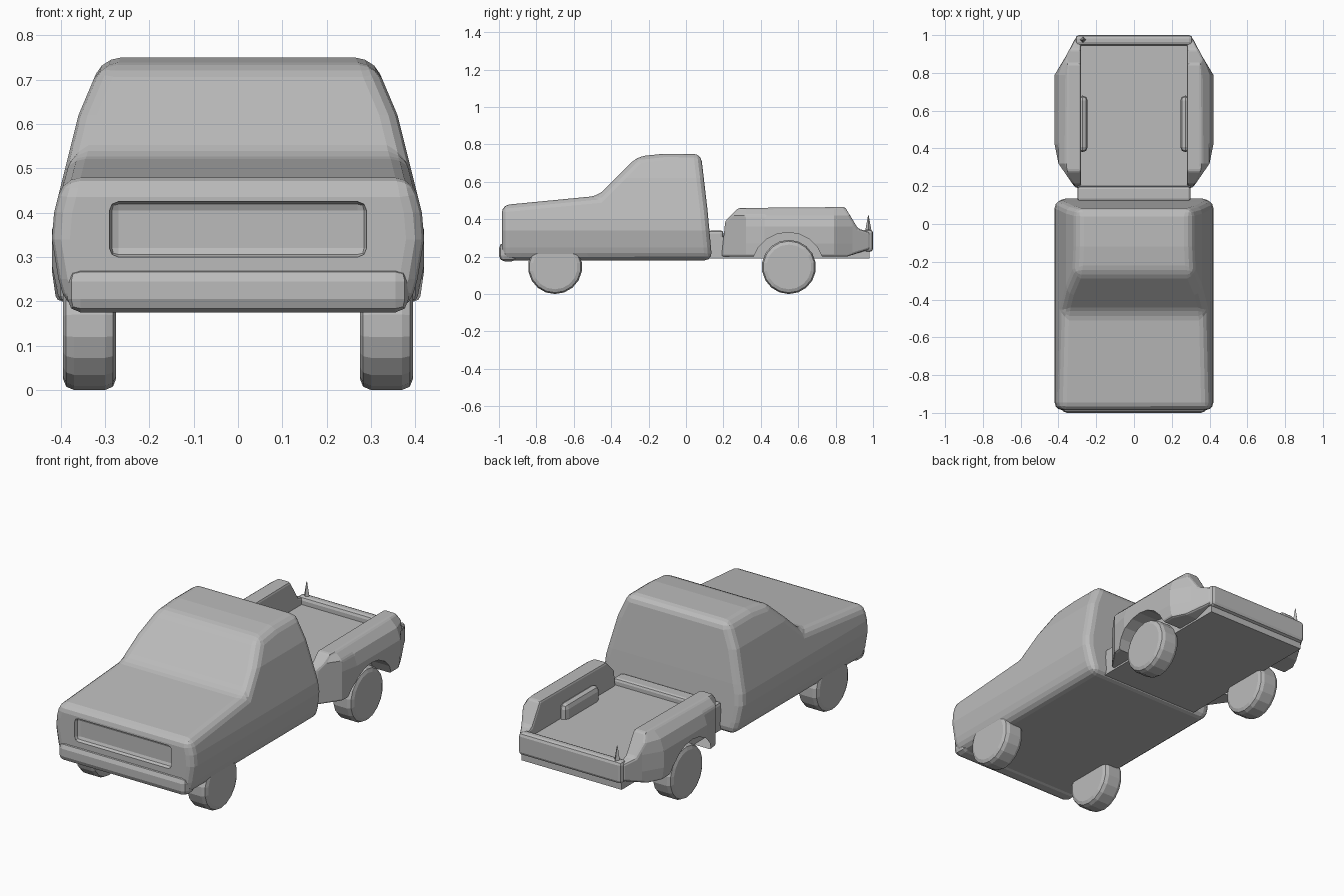
import bpy, bmesh
from math import radians
from mathutils import Vector

cube = bpy.data.objects.get("Cube")
if cube:
    bpy.data.objects.remove(cube)

grey = bpy.data.materials.new("plain grey")
grey.use_nodes = True
colour = (0.5, 0.5, 0.5, 1)
grey.diffuse_color = colour
grey.node_tree.nodes["Principled BSDF"].inputs["Base Color"].default_value = colour


def finish(name, bm, bevel=0.0, segments=2):
    """Turn a bmesh into a flat shaded object with softened edges."""
    bmesh.ops.recalc_face_normals(bm, faces=bm.faces)
    mesh = bpy.data.meshes.new(name)
    bm.to_mesh(mesh)
    bm.free()
    mesh.materials.append(grey)
    obj = bpy.data.objects.new(name, mesh)
    bpy.context.collection.objects.link(obj)
    if bevel:
        mod = obj.modifiers.new("soft edges", "BEVEL")
        mod.width, mod.segments = bevel, segments
        mod.limit_method, mod.angle_limit = "ANGLE", radians(32)
    return obj


def box(name, x, y, z, bevel=0.0, segments=2):
    bm = bmesh.new()
    bmesh.ops.create_cube(bm, size=1)
    for v in bm.verts:
        v.co = [a + (b - a) * (c + 0.5) for (a, b), c in zip((x, y, z), v.co)]
    return finish(name, bm, bevel, segments)


def disc(name, x, y, z, radius, sides, bevel=0.0):
    """Cylinder lying along x between two x values."""
    bm = bmesh.new()
    bmesh.ops.create_cone(bm, cap_ends=True, segments=sides, radius1=radius,
                          radius2=radius, depth=abs(x[1] - x[0]))
    for v in bm.verts:
        v.co = ((x[0] + x[1]) / 2 + v.co.z, y + v.co.x, z + v.co.y)
    return finish(name, bm, bevel)


def interp(table, t):
    for (a, u), (b, w) in zip(table, table[1:]):
        if t <= b:
            return u + (w - u) * max(0, t - a) / (b - a)
    return table[-1][1]


def side_solid(profile, start, y_cuts=(), z_cuts=()):
    """Extrude a side profile along x from start to 1 and slice it for shaping."""
    bm = bmesh.new()
    face = bm.faces.new([bm.verts.new((start, y, z)) for y, z in profile])
    new = bmesh.ops.extrude_face_region(bm, geom=[face])["geom"]
    bmesh.ops.translate(bm, vec=(1 - start, 0, 0),
                        verts=[g for g in new if isinstance(g, bmesh.types.BMVert)])
    planes = [((0, c, 0), (0, 1, 0)) for c in y_cuts] + [((0, 0, c), (0, 0, 1)) for c in z_cuts]
    for co, no in planes:
        bmesh.ops.bisect_plane(bm, geom=bm.verts[:] + bm.edges[:] + bm.faces[:],
                               plane_co=Vector(co), plane_no=Vector(no))
    return bm


def cut(obj, cutter):
    cutter.hide_render = True
    cutter.hide_viewport = True
    mod = obj.modifiers.new("cut", "BOOLEAN")
    mod.operation, mod.solver, mod.object = "DIFFERENCE", "EXACT", cutter


# Cab and bonnet, narrowing towards the roof
cab_widths = [(0.18, 0.385), (0.25, 0.405), (0.34, 0.42), (0.40, 0.415), (0.62, 0.36), (0.75, 0.305)]
cab_profile = [(-0.985, 0.18), (-0.985, 0.475), (-0.47, 0.525), (-0.26, 0.735),
               (-0.12, 0.75), (0.08, 0.75), (0.115, 0.45), (0.14, 0.18)]
bm = side_solid(cab_profile, -1, z_cuts=[z for z, w in cab_widths[1:-1]])
for v in bm.verts:
    v.co.x *= interp(cab_widths, v.co.z)
cab = finish("cab_and_bonnet", bm, 0.04, 3)

# Grille hollow and front bumper
cut(cab, box("grille_cutter", (-0.29, 0.29), (-1.1, -0.962), (0.30, 0.425), 0.02))
box("front_bumper", (-0.385, 0.385), (-1, -0.9), (0.175, 0.275), 0.03)

# Bed floor, tailgate and front rim
box("bed_floor", (-0.3, 0.3), (0.1, 0.98), (0.19, 0.305))
box("tailgate", (-0.31, 0.31), (0.945, 1.0), (0.225, 0.345), 0.018)
box("bed_front_rim", (-0.3, 0.3), (0.12, 0.2), (0.2, 0.34), 0.015)

# Bed sides with bulging fenders, arches and wheels on both sides
bed_profile = [(0.19, 0.2), (0.21, 0.39), (0.28, 0.46), (0.85, 0.465), (0.92, 0.35),
               (0.985, 0.33), (0.985, 0.24), (0.86, 0.2)]
bed_plan = [(0.19, 0.31), (0.32, 0.4), (0.42, 0.42), (0.79, 0.42), (0.89, 0.36), (0.985, 0.31)]
bed_rise = [(0.2, 0.41), (0.27, 0.42), (0.36, 0.42), (0.42, 0.4), (0.465, 0.355)]
for side, label in ((1, "left"), (-1, "right")):
    bm = side_solid(bed_profile, 0, [y for y, w in bed_plan[1:-1]], [z for z, w in bed_rise[1:-1]])
    for v in bm.verts:
        outer = min(interp(bed_plan, v.co.y), interp(bed_rise, v.co.z))
        v.co.x = side * (outer if v.co.x > 0.5 else 0.28)
    fender = finish(label + "_bed_side", bm, 0.015)

    for end, y, target in (("front", -0.7, cab), ("rear", 0.55, fender)):
        arch = disc(f"{label}_{end}_arch_cutter", (side * 0.25, side * 0.6), y - 0.005, 0.135, 0.195, 20)
        cut(target, arch)
        disc(f"{label}_{end}_wheel", (side * 0.275, side * 0.395), y, 0.145, 0.145, 18, 0.025)

    # Inner wheel housing beside the bed floor
    box(label + "_wheel_housing", sorted((side * 0.245, side * 0.3)), (0.38, 0.68), (0.25, 0.385), 0.03)

# Small upright latch on the tailgate corner
bm = bmesh.new()
bmesh.ops.create_cone(bm, segments=4, radius1=0.02, radius2=0.002, depth=0.1, cap_ends=True)
bmesh.ops.translate(bm, verts=bm.verts, vec=(-0.27, 0.975, 0.37))
finish("tailgate_latch", bm)
